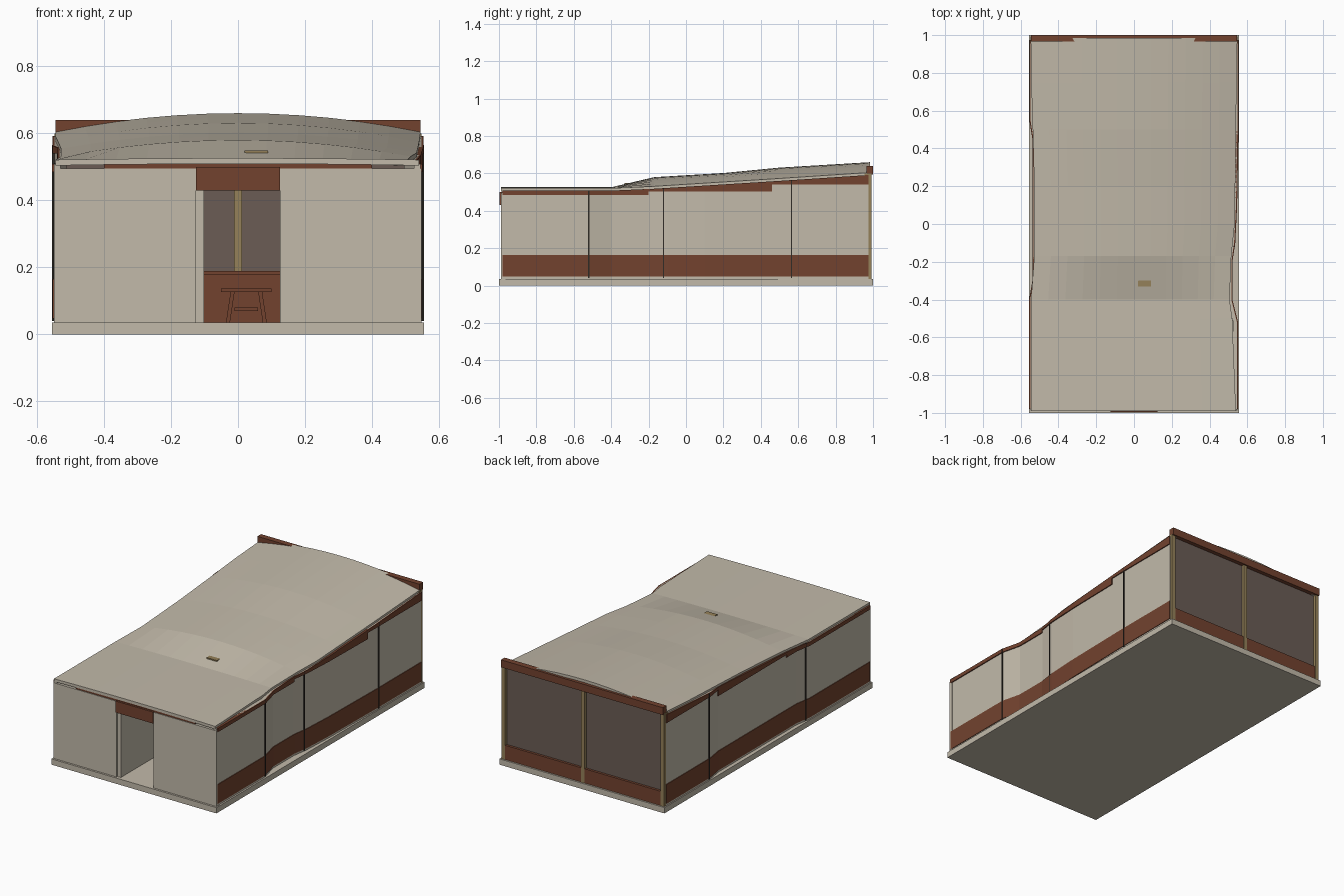
import bpy, bmesh
from mathutils import Vector

cube = bpy.data.objects.get("Cube")
if cube:
    bpy.data.objects.remove(cube, do_unlink=True)


def material(name, rgb):
    m = bpy.data.materials.new(name)
    m.use_nodes = True
    m.diffuse_color = (*rgb, 1)
    m.node_tree.nodes["Principled BSDF"].inputs["Base Color"].default_value = (*rgb, 1)
    return m


plaster = material("beige plaster", (0.54, 0.49, 0.40))
brown = material("red brown wood", (0.17, 0.055, 0.028))
tan = material("tan wood", (0.30, 0.22, 0.10))
glass = material("smoky glass", (0.145, 0.108, 0.09))
dark = material("dark seam", (0.03, 0.025, 0.02))


def finish(name, bm, mat):
    bmesh.ops.recalc_face_normals(bm, faces=bm.faces)
    mesh = bpy.data.meshes.new(name)
    bm.to_mesh(mesh)
    bm.free()
    mesh.materials.append(mat)
    ob = bpy.data.objects.new(name, mesh)
    bpy.context.collection.objects.link(ob)
    return ob


def box(name, x, y, z, mat):
    bm = bmesh.new()
    bmesh.ops.create_cube(bm, size=1)
    for v in bm.verts:
        v.co = Vector(r[0] + (c + 0.5) * (r[1] - r[0]) for c, r in zip(v.co, (x, y, z)))
    return finish(name, bm, mat)


def sample(table, y):
    for (a, p), (b, q) in zip(table, table[1:]):
        if y <= b:
            return p + (q - p) * max(0, y - a) / (b - a)
    return table[-1][1]


def grid_solid(name, rows, thick, mat):
    """Closed slab whose top is the grid of points and whose underside hangs below."""
    bm = bmesh.new()
    top = [[bm.verts.new(p) for p in row] for row in rows]
    faces = [bm.faces.new((a[i], a[i + 1], b[i + 1], b[i]))
             for a, b in zip(top, top[1:]) for i in range(len(a) - 1)]
    extruded = bmesh.ops.extrude_face_region(bm, geom=faces, use_keep_orig=True)
    moved = [g for g in extruded["geom"] if isinstance(g, bmesh.types.BMVert)]
    bmesh.ops.translate(bm, verts=moved, vec=thick)
    return finish(name, bm, mat)


# Plan outlines of the side walls and the heights of the roof along the depth
left_line = [(-1, 0.545), (-0.52, 0.545), (-0.4, 0.515), (-0.2, 0.515),
             (-0.1, 0.53), (0.1, 0.54), (0.55, 0.548), (1, 0.548)]
right_line = [(-1, 0.549), (-0.4, 0.549), (-0.3, 0.532), (0.45, 0.532),
              (0.55, 0.548), (1, 0.548)]
left_eave = [(-1, 0.54), (-0.5, 0.52), (-0.4, 0.506), (-0.2, 0.512),
             (0, 0.533), (0.5, 0.54), (1, 0.545)]
crown = [(-1, 0.526), (-0.4, 0.526), (-0.17, 0.58), (0.2, 0.602), (0.5, 0.631), (1, 0.661)]
eave = [(-1, 0.521), (-0.4, 0.521), (-0.17, 0.531), (0.5, 0.573), (1, 0.606)]


def ribbon(name, side, y0, y1, low, high, out, thick, mat):
    """Wall strip following a side outline; high may be a number or a function of y."""
    line = left_line if side > 0 else right_line
    breaks = {p[0] for p in line + eave if y0 < p[0] < y1}
    rows = []
    for y in [y0, *sorted(breaks), y1]:
        x = side * (sample(line, y) + out)
        rows.append([(x, y, low), (x, y, high(y) if callable(high) else high)])
    return grid_solid(name, rows, (-side * thick, 0, 0), mat)


def roof_under(y):
    return sample(eave, y) - 0.013


# Base slab
box("floor_slab", (-0.555, 0.555), (-1, 1), (0, 0.035), plaster)

# Side walls with wainscot, stepped fascia and panel seams
for side, label in ((1, "left"), (-1, "right")):
    ribbon(label + "_wall", side, -0.985, 0.975, 0.035, roof_under, 0, 0.02, plaster)
    ribbon(label + "_wainscot", side, -0.98, 0.975, 0.048, 0.165, 0.004, 0.008, brown)
    for i, (y0, y1, low) in enumerate(((-0.98, -0.2, 0.485), (-0.2, 0.46, 0.502),
                                       (0.46, 0.975, 0.54))):
        ribbon(f"{label}_fascia_{i}", side, y0, y1, low, roof_under, 0.006, 0.02, brown)
    for i, y in enumerate((-0.52, -0.12, 0.565) if side > 0 else (-0.37, 0.565)):
        ribbon(f"{label}_seam_{i}", side, y - 0.003, y + 0.003, 0.04,
               roof_under, 0.0065, 0.008, dark)

# Crowned roof
rows = []
for y in (-0.99, -0.5, -0.4, -0.17, 0.0, 0.2, 0.5, 0.75, 0.985):
    row = []
    for i in range(-6, 7):
        t = i / 6
        half = sample(left_eave, y) if t > 0 else sample(right_line, y) - 0.004
        z = sample(eave, y) + (sample(crown, y) - sample(eave, y)) * (1 - t * t)
        row.append((t * half, y, z))
    rows.append(row)
grid_solid("roof", rows, (0, 0, -0.017), plaster)
box("roof_vent", (0.02, 0.09), (-0.33, -0.29), (0.53, 0.549), tan)

# Front wall with doorway
for name, x in (("front_wall_right", (-0.548, -0.125)), ("front_wall_left", (0.125, 0.548))):
    box(name, x, (-0.988, -0.965), (0.035, 0.495), plaster)
box("front_top_plate", (-0.4, 0.4), (-0.984, -0.965), (0.495, 0.508), brown)
box("door_lintel", (-0.125, 0.125), (-0.996, -0.965), (0.43, 0.5), brown)
box("entry_partition", (-0.125, -0.102), (-0.98, -0.45), (0.035, 0.495), plaster)

# Glazed back wall
box("back_glass", (-0.54, 0.54), (0.965, 0.975), (0.1, 0.6), glass)
box("back_sill", (-0.543, 0.543), (0.955, 0.99), (0.035, 0.122), brown)
box("back_beam", (-0.545, 0.545), (0.965, 1), (0.595, 0.64), brown)
for name, x in (("right_post", -0.535), ("centre_mullion", 0), ("left_post", 0.535)):
    box(name, (x - 0.012, x + 0.012), (0.955, 0.992), (0.035, 0.6), tan)

# Bench along the inside of the back wall
box("bench_body", (-0.5, 0.5), (0.86, 0.955), (0.035, 0.178), brown)
box("bench_top", (-0.51, 0.51), (0.85, 0.955), (0.178, 0.19), brown)

# Small table with splayed legs
box("table_top", (-0.05, 0.1), (0.2, 0.4), (0.127, 0.137), brown)
box("table_stretcher", (-0.01, 0.06), (0.29, 0.31), (0.07, 0.08), brown)
for sx in (-1, 1):
    for y in (0.22, 0.37):
        leg = box("table_leg", (-0.006, 0.006), (y, y + 0.012), (0.035, 0.128), brown)
        for v in leg.data.vertices:
            v.co.x += 0.025 + sx * (0.055 - 0.15 * (v.co.z - 0.035))
